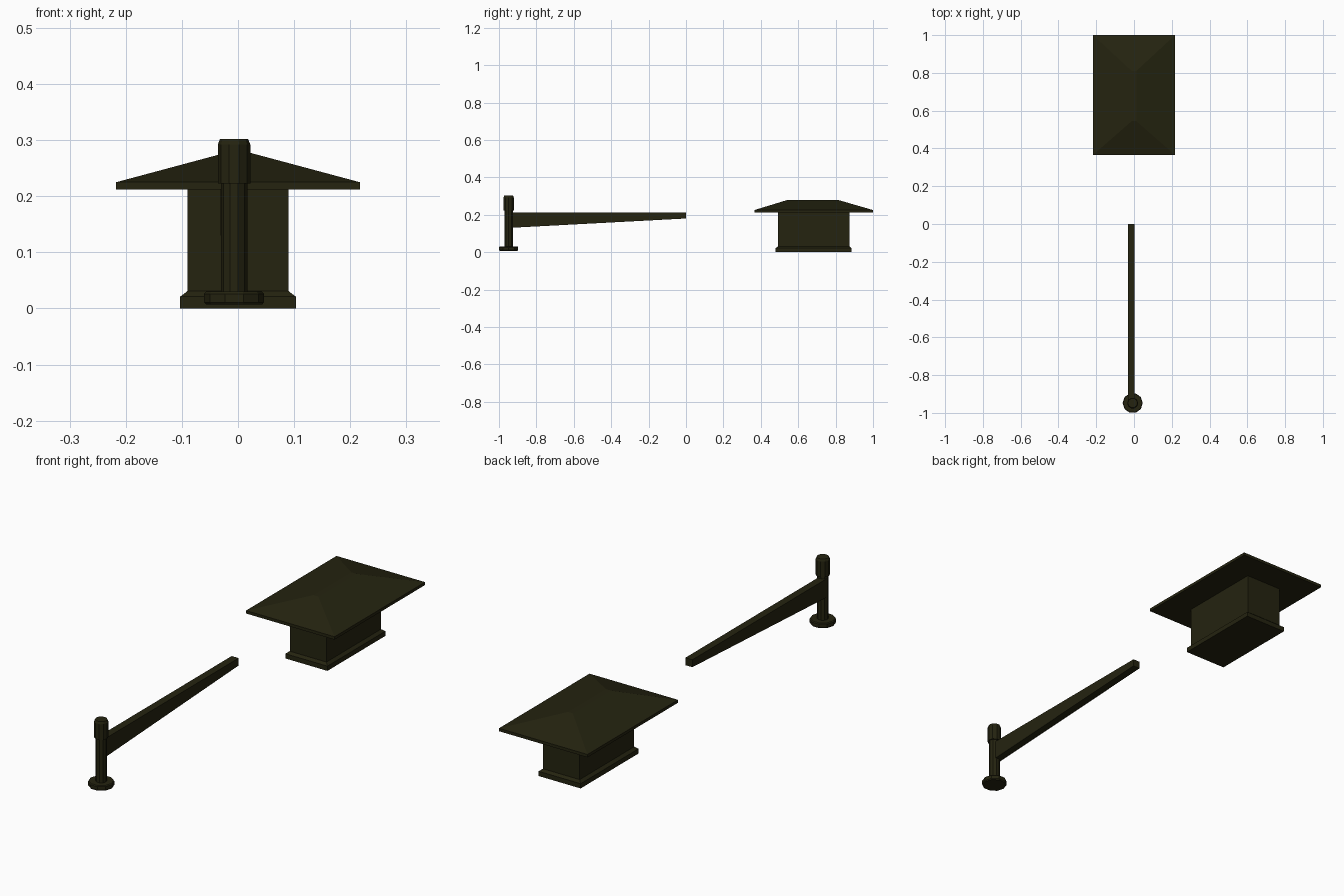
import bpy, bmesh, math

if "Cube" in bpy.data.objects:
    bpy.data.objects.remove(bpy.data.objects["Cube"])

mat = bpy.data.materials.new("dark olive")
mat.diffuse_color = (0.018, 0.017, 0.005, 1)
mat.use_nodes = True
mat.node_tree.nodes["Principled BSDF"].inputs["Base Color"].default_value = mat.diffuse_color


def finish(name, bm):
    bmesh.ops.recalc_face_normals(bm, faces=bm.faces)
    me = bpy.data.meshes.new(name)
    bm.to_mesh(me)
    bm.free()
    me.materials.append(mat)
    ob = bpy.data.objects.new(name, me)
    bpy.context.collection.objects.link(ob)
    return ob


def loft(name, rings):
    """Join point rings of equal length into a capped solid."""
    bm = bmesh.new()
    vs = [[bm.verts.new(p) for p in r] for r in rings]
    n = len(vs[0])
    for a, b in zip(vs, vs[1:]):
        for i in range(n):
            j = (i + 1) % n
            bm.faces.new((a[i], a[j], b[j], b[i]))
    bm.faces.new(vs[0][::-1])
    bm.faces.new(vs[-1])
    return finish(name, bm)


def rect(hx, y0, y1, z, cx=0):
    return [(cx - hx, y0, z), (cx + hx, y0, z), (cx + hx, y1, z), (cx - hx, y1, z)]


def ring(r, z, cx=-0.007, cy=-0.948, n=10):
    return [(cx + r * math.cos(2 * math.pi * i / n),
             cy + r * math.sin(2 * math.pi * i / n), z) for i in range(n)]


# Small building: stepped plinth and plain walls
loft("plinth", [rect(0.103, 0.479, 0.885, 0), rect(0.103, 0.479, 0.885, 0.021),
                rect(0.09, 0.491, 0.873, 0.031)])
loft("walls", [rect(0.09, 0.491, 0.873, 0.03), rect(0.09, 0.491, 0.873, 0.213)])

# Hipped roof with a thin eave and very narrow ridge
loft("roof", [rect(0.217, 0.366, 1.0, 0.212), rect(0.217, 0.366, 1.0, 0.225),
              rect(0.012, 0.545, 0.81, 0.28)])

# Ten-sided post: foot, shaft and cap
loft("post_foot", [ring(0.05, 0.007), ring(0.0535, 0.011), ring(0.0535, 0.026), ring(0.05, 0.03)])
loft("post_shaft", [ring(0.0235, 0.02), ring(0.0235, 0.23)])
loft("post_cap", [ring(0.029, 0.223), ring(0.029, 0.292), ring(0.025, 0.302)])

# Tapered arm reaching back from the post
profile = [(-0.94, 0.13), (0.0, 0.18), (0.0, 0.213), (-0.94, 0.213)]
loft("arm", [[(x, y, z) for y, z in profile] for x in (-0.031, 0.003)])
